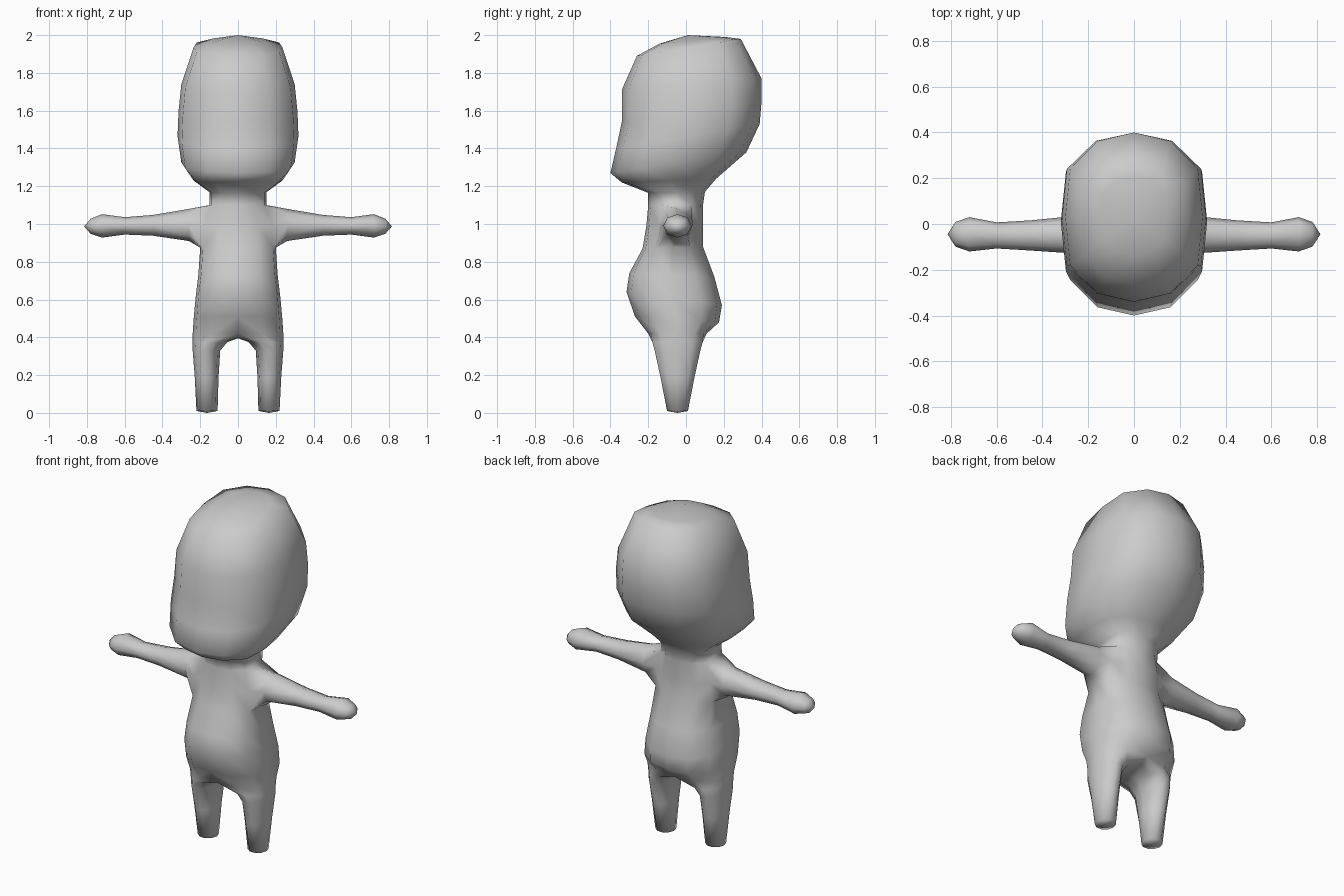
import bpy, bmesh
from math import sin, cos, radians

if "Cube" in bpy.data.objects:
    bpy.data.objects.remove(bpy.data.objects["Cube"])

bm = bmesh.new()


def add(points):
    return [bm.verts.new(p) for p in points]


def bridge(a, b, closed):
    n = len(a)
    for i in range(n if closed else n - 1):
        j = (i + 1) % n
        bm.faces.new((a[i], a[j], b[j], b[i]))


def fan(ring, tip, closed):
    v = bm.verts.new(tip)
    n = len(ring)
    for i in range(n if closed else n - 1):
        bm.faces.new((ring[i], ring[(i + 1) % n], v))


# Half cross-section of the squarish oval, front to back
XF = [0, .53, .93, 1, .93, .53, 0]
YF = [-1, -.9, -.57, 0, .57, .9, 1]


def half_ring(yf, zf, yb, zb, hx):
    cy, cz, ry, rz = (yf + yb) / 2, (zf + zb) / 2, (yb - yf) / 2, (zb - zf) / 2
    return add([(hx * a, cy + ry * b, cz + rz * b) for a, b in zip(XF, YF)])


# Head and torso: front y, front z, back y, back z, half width (top down)
body = [half_ring(*r) for r in [
    (-.14, 1.955, .21, 1.99, .14),
    (-.26, 1.89, .29, 1.98, .235),
    (-.34, 1.71, .40, 1.77, .30),
    (-.34, 1.54, .40, 1.65, .315),
    (-.37, 1.40, .39, 1.53, .32),
    (-.40, 1.27, .32, 1.38, .30),
    (-.34, 1.22, .16, 1.24, .235),
    (-.20, 1.165, .10, 1.17, .15),
    (-.20, 1.10, .09, 1.10, .15),      # shoulder top
    (-.21, .99, .09, .99, .195),
    (-.23, .87, .09, .88, .20),        # armpit
    (-.30, .74, .15, .72, .21),
    (-.315, .64, .19, .57, .225),
    (-.27, .51, .175, .48, .235),
    (-.20, .42, .11, .42, .24),        # hips
]]
for a, b in zip(body, body[1:]):
    bridge(a, b, False)
fan(body[0], (0, .01, 2.0), False)

# Arm: grown out of a hole in the torso side
top, mid, bot = body[8:11]
for f in [f for f in bm.faces
          if mid[3] in f.verts]:
    bm.faces.remove(f)
loop = [top[2], top[3], top[4], mid[4], bot[4], bot[3], bot[2], mid[2]]
# x, centre y, half depth, centre z, half height
for x, cy, ry, cz, rz in [(.26, -.047, .082, .995, .085),
                          (.45, -.05, .066, .993, .055),
                          (.60, -.05, .057, .990, .046),
                          (.72, -.045, .075, .990, .062),
                          (.78, -.045, .054, .988, .04)]:
    ring = add([(x, cy + ry * cos(radians(135 - 45 * k)),
                 cz + rz * sin(radians(135 - 45 * k))) for k in range(8)])
    bridge(loop, ring, True)
    loop = ring
fan(loop, (.815, -.045, .987), True)

# Leg: hip half ring closed by points under the crotch
loop = body[-1] + add([(0, .06, .40), (0, -.05, .395), (0, -.15, .40)])
# centre x, half width, centre y, half depth, z
for cx, rx, cy, ry, z in [(.148, .092, -.045, .14, .375),
                          (.167, .073, -.045, .127, .33),
                          (.166, .063, -.045, .095, .19),
                          (.164, .056, -.045, .058, .01)]:
    ring = add([(cx + rx * cos(radians(-108 + 36 * k)),
                 cy + ry * sin(radians(-108 + 36 * k)), z) for k in range(10)])
    bridge(loop, ring, True)
    loop = ring
fan(loop, (.164, -.045, 0), True)

bmesh.ops.recalc_face_normals(bm, faces=bm.faces)
for f in bm.faces:
    f.smooth = True
mesh = bpy.data.meshes.new("figure_body")
bm.to_mesh(mesh)
bm.free()

# Whole figure: mirrored left to right
figure = bpy.data.objects.new("figure_body", mesh)
bpy.context.collection.objects.link(figure)
mirror = figure.modifiers.new("mirror", 'MIRROR')
mirror.use_axis[0] = True
mirror.merge_threshold = .001
